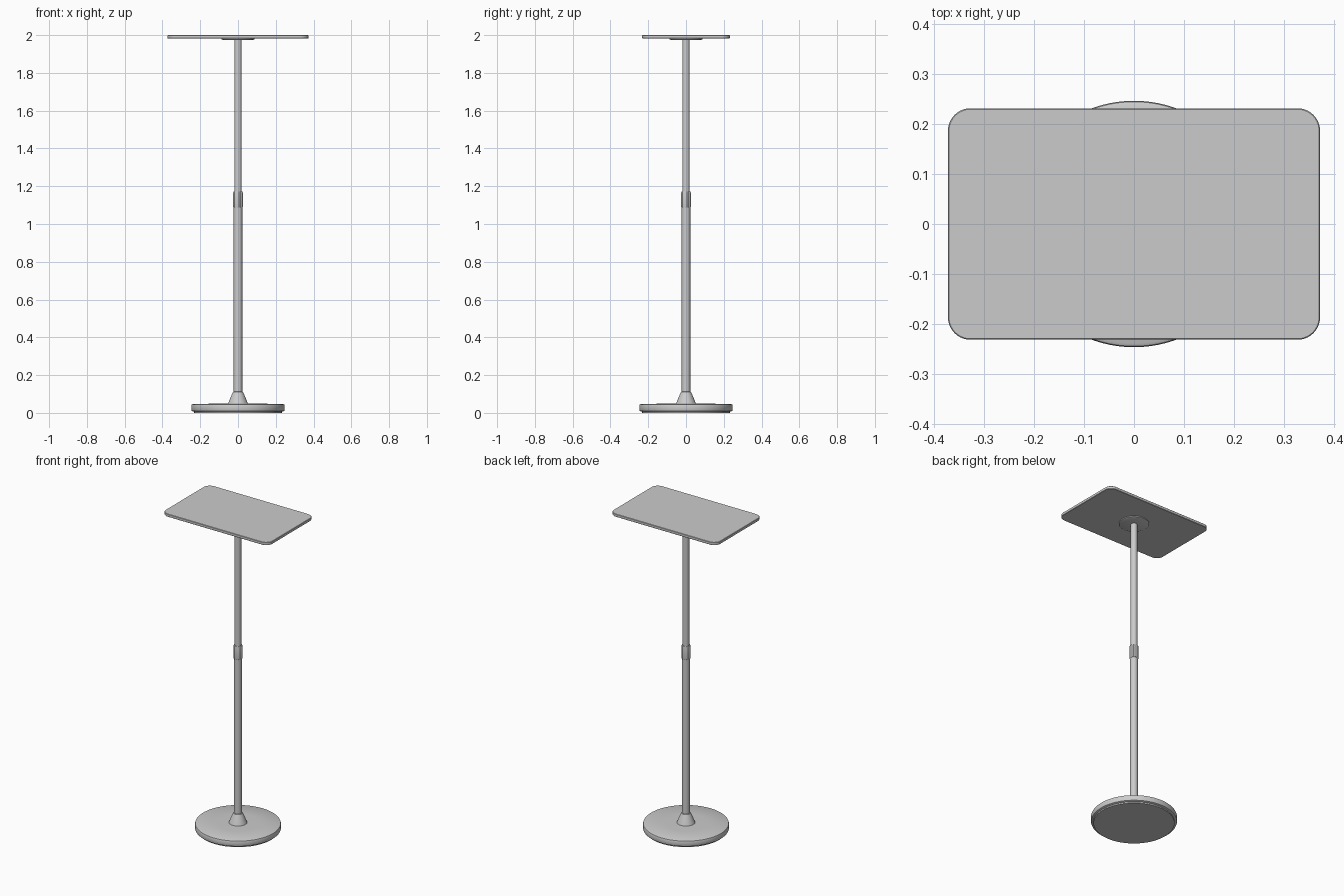
import bpy, bmesh, math

if "Cube" in bpy.data.objects:
    bpy.data.objects.remove(bpy.data.objects["Cube"])


def finish(name, bm, angle=35):
    bmesh.ops.recalc_face_normals(bm, faces=bm.faces)
    mesh = bpy.data.meshes.new(name)
    bm.to_mesh(mesh)
    bm.free()
    ob = bpy.data.objects.new(name, mesh)
    bpy.context.collection.objects.link(ob)
    bpy.ops.object.select_all(action='DESELECT')
    ob.select_set(True)
    bpy.context.view_layer.objects.active = ob
    bpy.ops.object.shade_smooth_by_angle(angle=math.radians(angle))
    return ob


def loft(name, rings):
    """Closed solid through a stack of equal-length point rings."""
    bm = bmesh.new()
    loops = [[bm.verts.new(p) for p in ring] for ring in rings]
    n = len(loops[0])
    for a, b in zip(loops, loops[1:]):
        for i in range(n):
            j = (i + 1) % n
            bm.faces.new((a[i], a[j], b[j], b[i]))
    bm.faces.new(loops[0][::-1])
    bm.faces.new(loops[-1])
    return finish(name, bm)


def circle(r, z, n):
    return [(r * math.cos(2 * math.pi * i / n), r * math.sin(2 * math.pi * i / n), z)
            for i in range(n)]


def lathe(name, profile, n=64):
    return loft(name, [circle(r, z, n) for r, z in profile])


def rounded_rect(hx, hy, r, z, steps=10):
    pts = []
    for k, (sx, sy) in enumerate([(1, 1), (-1, 1), (-1, -1), (1, -1)]):
        for i in range(steps + 1):
            a = math.pi / 2 * (k + i / steps)
            pts.append((sx * (hx - r) + r * math.cos(a),
                        sy * (hy - r) + r * math.sin(a), z))
    return pts


# Weighted round base with a recessed foot pad
lathe("foot_pad", [(0.232, 0.0), (0.232, 0.012)], 96)
lathe("base", [(0.240, 0.008), (0.245, 0.011), (0.247, 0.016), (0.247, 0.038),
               (0.245, 0.044), (0.239, 0.047), (0.12, 0.049), (0.03, 0.05)], 96)

# Conical socket and telescoping pole
lathe("pole_socket", [(0.053, 0.048), (0.050, 0.056), (0.030, 0.104),
                      (0.027, 0.110), (0.023, 0.112)])
lathe("lower_pole", [(0.0225, 0.05), (0.0225, 1.10)], 48)
lathe("upper_pole", [(0.019, 1.10), (0.019, 1.978)], 48)

# Height-locking collar with grip flutes
lobes, per = 12, 6
collar = []
for s, z in [(0.97, 1.088), (1.0, 1.092), (1.0, 1.166), (0.95, 1.171)]:
    ring = []
    for i in range(lobes * per):
        a = 2 * math.pi * i / (lobes * per)
        r = s * (0.0253 if i % per < 4 else 0.0238)
        ring.append((r * math.cos(a), r * math.sin(a), z))
    collar.append(ring)
loft("locking_collar", collar)

# Mounting flange and rounded table top
lathe("top_flange", [(0.080, 1.974), (0.087, 1.977), (0.087, 1.985)])
loft("table_top", [rounded_rect(0.373 - d, 0.232 - d, 0.045 - d, z)
                   for d, z in [(0.002, 1.982), (0, 1.984), (0, 1.998), (0.002, 2.0)]])
